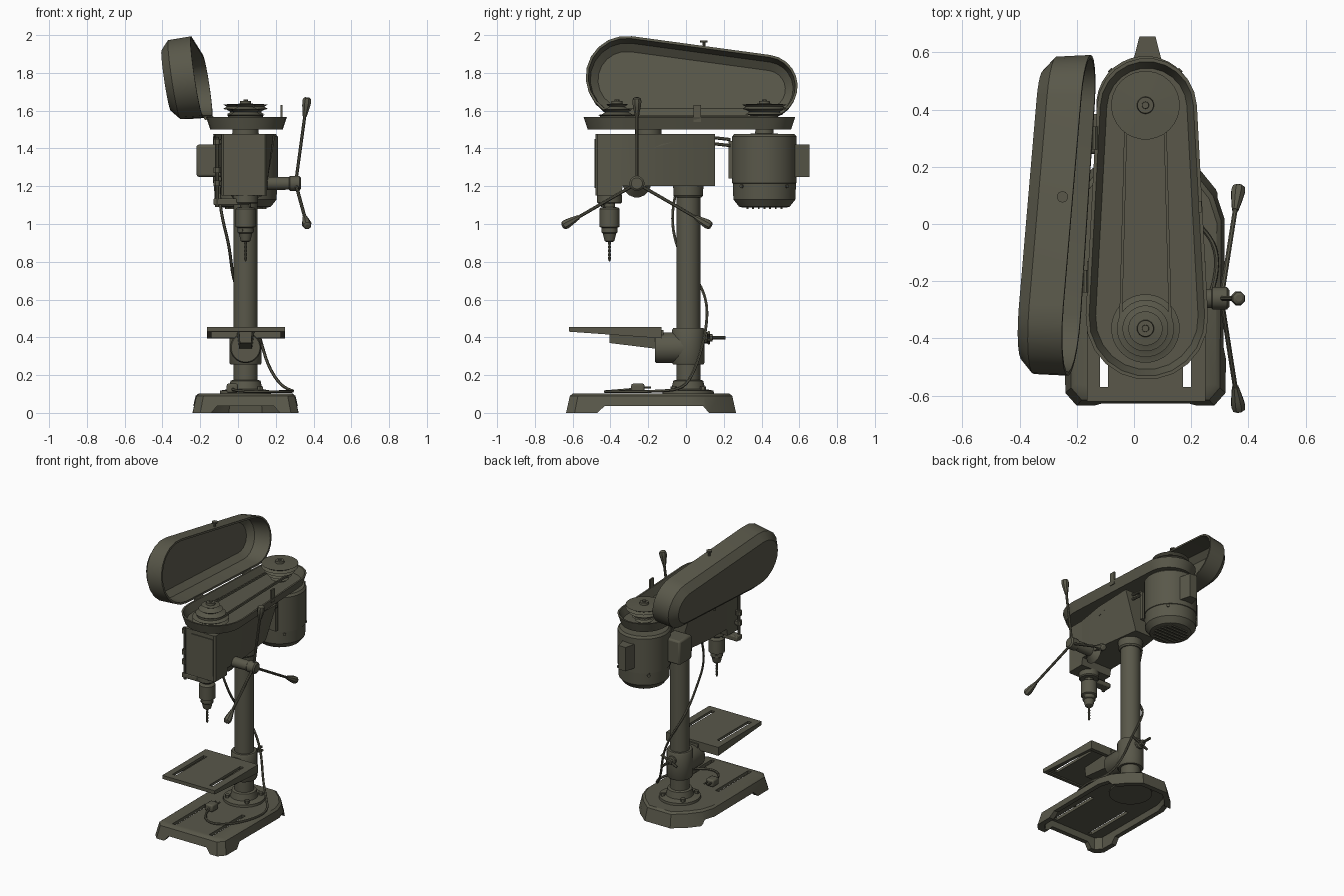
import bpy, bmesh, math
from mathutils import Vector

if "Cube" in bpy.data.objects:
    bpy.data.objects.remove(bpy.data.objects["Cube"], do_unlink=True)

COLOUR = (0.1, 0.097, 0.068, 1)
paint = bpy.data.materials.new("dark olive metal")
paint.use_nodes = True
paint.diffuse_color = COLOUR
bsdf = paint.node_tree.nodes["Principled BSDF"]
bsdf.inputs["Base Color"].default_value = COLOUR
bsdf.inputs["Roughness"].default_value = 0.6
CX = 0.04          # shared centre line of column, spindle and motor
parts = []


def add(name, bm):
    bmesh.ops.remove_doubles(bm, verts=bm.verts, dist=1e-5)
    bmesh.ops.recalc_face_normals(bm, faces=bm.faces)
    me = bpy.data.meshes.new(name)
    bm.to_mesh(me)
    bm.free()
    me.materials.append(paint)
    ob = bpy.data.objects.new(name, me)
    bpy.context.collection.objects.link(ob)
    parts.append(ob)
    return ob


def loft(name, loops, caps=True):
    """Skin a row of equal-length vertex loops."""
    bm = bmesh.new()
    rows = [[bm.verts.new(p) for p in loop] for loop in loops]
    n = len(rows[0])
    for a, b in zip(rows, rows[1:]):
        for i in range(n):
            j = (i + 1) % n
            bm.faces.new((a[i], a[j], b[j], b[i]))
    if caps:
        bm.faces.new(rows[0])
        bm.faces.new(rows[-1])
    return add(name, bm)


def lathe(name, base, axis, profile, seg=24):
    """Turn (distance, radius) pairs about an axis."""
    q = Vector(axis).to_track_quat('Z', 'Y')
    ring = [2 * math.pi * (i + 0.5) / seg for i in range(seg)]
    return loft(name, [[Vector(base) + q @ Vector((r * math.cos(t), r * math.sin(t), h))
                        for t in ring] for h, r in profile])


def upright(name, y, profile, seg=24):
    return lathe(name, (CX, y, 0), (0, 0, 1), profile, seg)


def rod(name, a, b, r, seg=10):
    d = Vector(b) - Vector(a)
    return lathe(name, a, d, [(0, r), (d.length, r)], seg)


def section(y, x, z0, z1, wb, wt):
    return [(x - wb, y, z0), (x + wb, y, z0), (x + wt, y, z1), (x - wt, y, z1)]


def box(name, x0, x1, y0, y1, z0, z1, bevel=0):
    x, w = (x0 + x1) / 2, (x1 - x0) / 2
    ob = loft(name, [section(y, x, z0, z1, w, w) for y in (y0, y1)])
    if bevel:
        m = ob.modifiers.new("bevel", 'BEVEL')
        m.width, m.segments = bevel, 2
    return ob


def cut(ob, cutters):
    for c in cutters:
        m = ob.modifiers.new("cut", 'BOOLEAN')
        m.operation, m.solver, m.object = 'DIFFERENCE', 'EXACT', c
    ob.data = bpy.data.meshes.new_from_object(
        ob.evaluated_get(bpy.context.evaluated_depsgraph_get()))
    ob.modifiers.clear()
    for c in cutters:
        parts.remove(c)
        bpy.data.objects.remove(c, do_unlink=True)


def belt_outline(c0, r0, c1, r1, n=11):
    """Outline wrapped around two circles."""
    d = Vector(c1) - Vector(c0)
    th, be = math.atan2(d.y, d.x), math.acos((r0 - r1) / d.length)
    out = []
    for c, r, a, b in ((c1, r1, th - be, th + be), (c0, r0, th + be, th - be + 2 * math.pi)):
        out += [(c[0] + r * math.cos(a + (b - a) * i / n),
                 c[1] + r * math.sin(a + (b - a) * i / n)) for i in range(n + 1)]
    return out


# Base: tapered casting, hollow below, with feet and two slots
def base_outline(z, inset):
    half = [(0.24, -0.635), (0.28, -0.59), (0.285, 0.02), (0.255, 0.11), (0.19, 0.19), (0.1, 0.265)]
    pts = half + [(-x, y) for x, y in reversed(half)]
    return [(CX + x * (1 - inset / 0.28), -0.185 + (y + 0.185) * (1 - inset / 0.45), z) for x, y in pts]


base = loft("base", [base_outline(0, 0), base_outline(0.09, 0.02), base_outline(0.102, 0.035)])
cutters = [loft("hollow", [base_outline(-0.1, 0.025), base_outline(0.08, 0.045)]),
           loft("side_notch", [[(x, -0.48, -0.01), (x, 0.13, -0.01), (x, 0.09, 0.037), (x, -0.43, 0.037)]
                               for x in (-0.5, 0.5)]),
           loft("end_notch", [section(y, CX, -0.01, 0.037, 0.19, 0.15) for y in (-0.8, -0.4)])]
cutters += [box("slot", CX + s - 0.014, CX + s + 0.014, -0.57, -0.2, 0, 0.3) for s in (-0.145, 0.145)]
cut(base, cutters)

# Column and its flange
upright("column_flange", 0.012, [(0.07, 0.14), (0.118, 0.135), (0.126, 0.09), (0.17, 0.08), (0.175, 0.066)], 28)
for i in range(4):
    a = math.pi * (i / 2 + 0.25)
    rod("flange_bolt", (CX + 0.11 * math.cos(a), 0.012 + 0.11 * math.sin(a), 0.11),
        (CX + 0.11 * math.cos(a), 0.012 + 0.11 * math.sin(a), 0.14), 0.016, 6)
upright("column", 0.012, [(0.1, 0.064), (1.24, 0.064)], 28)
upright("column_top_collar", 0.012, [(1.14, 0.07), (1.15, 0.078), (1.23, 0.082)], 28)

# Work table with skirt, slots and support arm
table = loft("table", [section(-0.62, 0.043, 0.43, 0.455, 0.207, 0.207),
                       section(-0.13, 0.043, 0.395, 0.455, 0.207, 0.207)])
cut(table, [box("recess", -0.14, 0.226, -0.595, -0.16, 0.3, 0.437)]
    + [box("slot", CX + s - 0.014, CX + s + 0.014, -0.57, -0.22, 0.3, 0.5) for s in (-0.145, 0.145)])
loft("table_arm", [section(-0.405, CX, 0.37, 0.44, 0.03, 0.035), section(-0.12, CX, 0.335, 0.44, 0.035, 0.05)])
lathe("table_pivot", (CX, -0.165, 0.345), (0, 1, 0), [(0, 0.076), (0.01, 0.082), (0.17, 0.082)])
upright("table_collar", 0.012, [(0.255, 0.08), (0.265, 0.086), (0.44, 0.086), (0.45, 0.08)])
lathe("clamp_screw", (CX, 0.07, 0.398), (0, 1, 0),
      [(0, 0.03), (0.04, 0.03), (0.045, 0.02), (0.07, 0.02), (0.072, 0.009), (0.14, 0.009)], 10)
rod("clamp_lever", (CX - 0.05, 0.12, 0.37), (CX + 0.07, 0.12, 0.425), 0.009, 8)

# Head casting: square nose, flaring towards the rear top
loft("head", [section(y, 0.033, zb, 1.477, wb, wt) for y, zb, wb, wt in (
    (-0.478, 1.15, 0.11, 0.11), (-0.468, 1.15, 0.12, 0.12), (-0.345, 1.15, 0.12, 0.12),
    (-0.335, 1.2, 0.12, 0.122), (-0.13, 1.2, 0.118, 0.155), (0.153, 1.2, 0.08, 0.165))])
box("front_plate", -0.03, 0.14, -0.484, -0.476, 1.19, 1.45)
for s in (-1, 1):
    loft("side_pocket", [[(0.033 + s * w, -0.18, 1.4), (0.033 + s * w, -0.18, 1.45), (0.033 + s * (w + 0.012), 0.03, 1.462)]
                         for w in (0.14, 0.145)])
upright("head_neck", -0.2, [(1.47, 0.07), (1.51, 0.07)])
upright("quill_collar", -0.405, [(1.108, 0.06), (1.115, 0.066), (1.155, 0.066)])

# Depth stop beside the nose
box("depth_bracket", -0.13, 0.06, -0.45, -0.39, 1.1, 1.135, 0.006)
rod("depth_rod", (-0.11, -0.44, 1.09), (-0.11, -0.44, 1.46), 0.011)
for z in (1.2, 1.27, 1.42):
    rod("depth_nut", (-0.11, -0.44, z), (-0.11, -0.44, z + 0.03), 0.022, 8)
for z in (1.205, 1.425):
    box("depth_lug", -0.115, -0.08, -0.455, -0.425, z, z + 0.02)

# Spindle, chuck and drill bit
upright("chuck", -0.405, [(0.905, 0.018), (0.91, 0.026), (0.95, 0.036), (0.955, 0.042), (0.98, 0.042),
                          (0.985, 0.053), (1.08, 0.053), (1.087, 0.046), (1.09, 0.03), (1.12, 0.03)], 20)
for i in range(3):
    a = 2 * math.pi * i / 3
    rod("chuck_key_hole", (CX, -0.405, 0.967),
        (CX + 0.046 * math.cos(a), -0.405 + 0.046 * math.sin(a), 0.967), 0.008, 8)
upright("drill_bit", -0.405, [(0.8, 0.001)] + [(0.808 + 0.01 * i, 0.009 if i % 2 else 0.006) for i in range(11)], 8)

# Feed hub with three arms and grips
HUB = Vector((0, -0.26, 1.215))
lathe("feed_hub", HUB + Vector((0.12, 0, 0)), (1, 0, 0),
      [(0, 0.075), (0.035, 0.036), (0.15, 0.034), (0.155, 0.04), (0.205, 0.04), (0.213, 0.03)], 16)
for i in range(3):
    a = math.pi / 2 + 2 * math.pi * i / 3
    start = HUB + Vector((0.305, 0, 0))
    tip = HUB + Vector((0.367, 0.455 * math.cos(a), 0.455 * math.sin(a)))
    d = (tip - start).normalized()
    rod("feed_arm", start, tip - d * 0.08, 0.009, 8)
    lathe("feed_grip", tip - d * 0.1, d, [(0, 0.012), (0.05, 0.022), (0.078, 0.026), (0.094, 0.022), (0.1, 0.012)], 8)

# Motor, its boxes and its mount
upright("motor", 0.415, [(1.088, 0.12), (1.092, 0.135), (1.13, 0.165), (1.215, 0.168), (1.217, 0.172),
                         (1.462, 0.172), (1.477, 0.16), (1.478, 0.05), (1.52, 0.045)], 32)
for i in range(-3, 4):
    w = math.sqrt(0.0121 - (0.03 * i) ** 2)
    box("motor_vent_bar", CX - w, CX + w, 0.41 + 0.03 * i, 0.42 + 0.03 * i, 1.08, 1.09)
for i in range(4):
    a = math.pi * (i / 2 + 0.25)
    v = Vector((math.cos(a), math.sin(a), 0))
    rod("motor_screw", Vector((CX, 0.415, 1.2)) + v * 0.15, Vector((CX, 0.415, 1.2)) + v * 0.176, 0.01, 8)
loft("motor_rear_box", [section(0.55, 0.047, 1.25, 1.42, 0.055, 0.055), section(0.655, 0.047, 1.25, 1.42, 0.028, 0.028)])
box("motor_side_box", -0.22, -0.08, 0.245, 0.385, 1.25, 1.42, 0.012)
box("motor_mount_plate", -0.06, 0.14, 0.226, 0.25, 1.24, 1.44)
for x in (-0.06, 0.14):
    for z in (1.43, 1.462):
        rod("mount_rod", (x, 0.1, z), (x, 0.235, z - 0.015), 0.009, 8)

# Belt tray
FRONT, REAR = (0.045, -0.33), (0.045, 0.405)
loft("belt_tray", [[(x, y, z) for x, y in belt_outline(FRONT, 0.214 - i, REAR, 0.175 - i)]
                   for i, z in ((0.022, 1.5), (0.0, 1.566), (0.012, 1.566), (0.035, 1.514))])
box("tray_latch", 0.225, 0.235, 0.04, 0.08, 1.54, 1.63)


# Open lid, leaning back on its hinge edge
def lid_loop(w, inset):
    pts = belt_outline((-0.315, 0.218), 0.216 - inset, (0.425, 0.168), 0.166 - inset)
    return [(-0.164 + 0.065 * u - 0.15 * v - w, u, 1.562 + v - 0.12 * w) for u, v in pts]


loft("lid", [lid_loop(w, i) for w, i in ((0.148, 0.065), (0.115, 0.024), (0.0, 0.013),
                                         (0.0, 0.0), (0.12, 0.006), (0.163, 0.055))])
lathe("lid_knob", (-0.25, 0.095, 1.93), (0, 0, 1), [(0, 0.008), (0.03, 0.008), (0.032, 0.02), (0.042, 0.02)], 10)
for y in (-0.2, 0.3):
    rod("lid_hinge", (-0.158 + 0.065 * y, y - 0.04, 1.562), (-0.158 + 0.065 * y, y + 0.04, 1.562), 0.011, 8)


# Stepped pulleys and belt
def pulley(name, y, radii):
    prof = [(1.505, 0.03), (1.524, 0.03)]
    for i, r in enumerate(radii):
        z = 1.525 + 0.028 * i
        prof += [(z, r), (z + 0.012, r - 0.02), (z + 0.024, r)]
    upright(name, y, prof + [(1.637, 0.03), (1.652, 0.028)], 28)
    upright(name + "_shaft", y, [(1.64, 0.014), (1.66, 0.012)], 10)


STEPS = (0.06, 0.08, 0.1, 0.12)
pulley("motor_pulley", 0.415, STEPS)
pulley("spindle_pulley", -0.365, STEPS[::-1])
loft("belt", [[(x, y, z) for x, y in belt_outline((CX, -0.365), 0.092 - i, (CX, 0.415), 0.072 - i)]
              for i, z in ((0, 1.556), (0, 1.572), (0.01, 1.572), (0.01, 1.556), (0, 1.556))], caps=False)


# Power cable and plug
def cable(name, pts, r):
    cu = bpy.data.curves.new(name, 'CURVE')
    cu.dimensions, cu.bevel_depth, cu.bevel_resolution = '3D', r, 1
    sp = cu.splines.new('NURBS')
    sp.points.add(len(pts) - 1)
    for p, co in zip(sp.points, pts):
        p.co = (*co, 1)
    sp.use_endpoint_u, sp.order_u, sp.resolution_u = True, 4, 6
    src = bpy.data.objects.new(name + "_path", cu)
    bpy.context.collection.objects.link(src)
    bpy.context.view_layer.update()
    me = bpy.data.meshes.new_from_object(src.evaluated_get(bpy.context.evaluated_depsgraph_get()))
    bpy.data.objects.remove(src, do_unlink=True)
    me.materials.clear()
    me.materials.append(paint)
    ob = bpy.data.objects.new(name, me)
    bpy.context.collection.objects.link(ob)
    parts.append(ob)


cable("power_cable", [(-0.1, -0.04, 1.22), (-0.1, -0.08, 1.08), (-0.05, -0.07, 0.92), (-0.035, 0.0, 0.78),
                      (-0.02, 0.08, 0.68), (0.05, 0.12, 0.56), (0.12, 0.1, 0.4), (0.15, 0.06, 0.26),
                      (0.23, 0.0, 0.13), (0.31, -0.1, 0.115), (0.26, -0.3, 0.112), (0.14, -0.46, 0.112),
                      (0.0, -0.42, 0.112), (-0.03, -0.28, 0.125)], 0.008)
box("plug_body", -0.06, 0.0, -0.29, -0.22, 0.105, 0.155, 0.01)
for x in (-0.045, -0.015):
    rod("plug_pin", (x, -0.23, 0.135), (x, -0.185, 0.135), 0.006, 6)

# Smooth shading with sharp edges kept
bpy.ops.object.select_all(action='DESELECT')
for ob in parts:
    ob.select_set(True)
bpy.context.view_layer.objects.active = parts[0]
bpy.ops.object.shade_smooth_by_angle(angle=math.radians(32))
